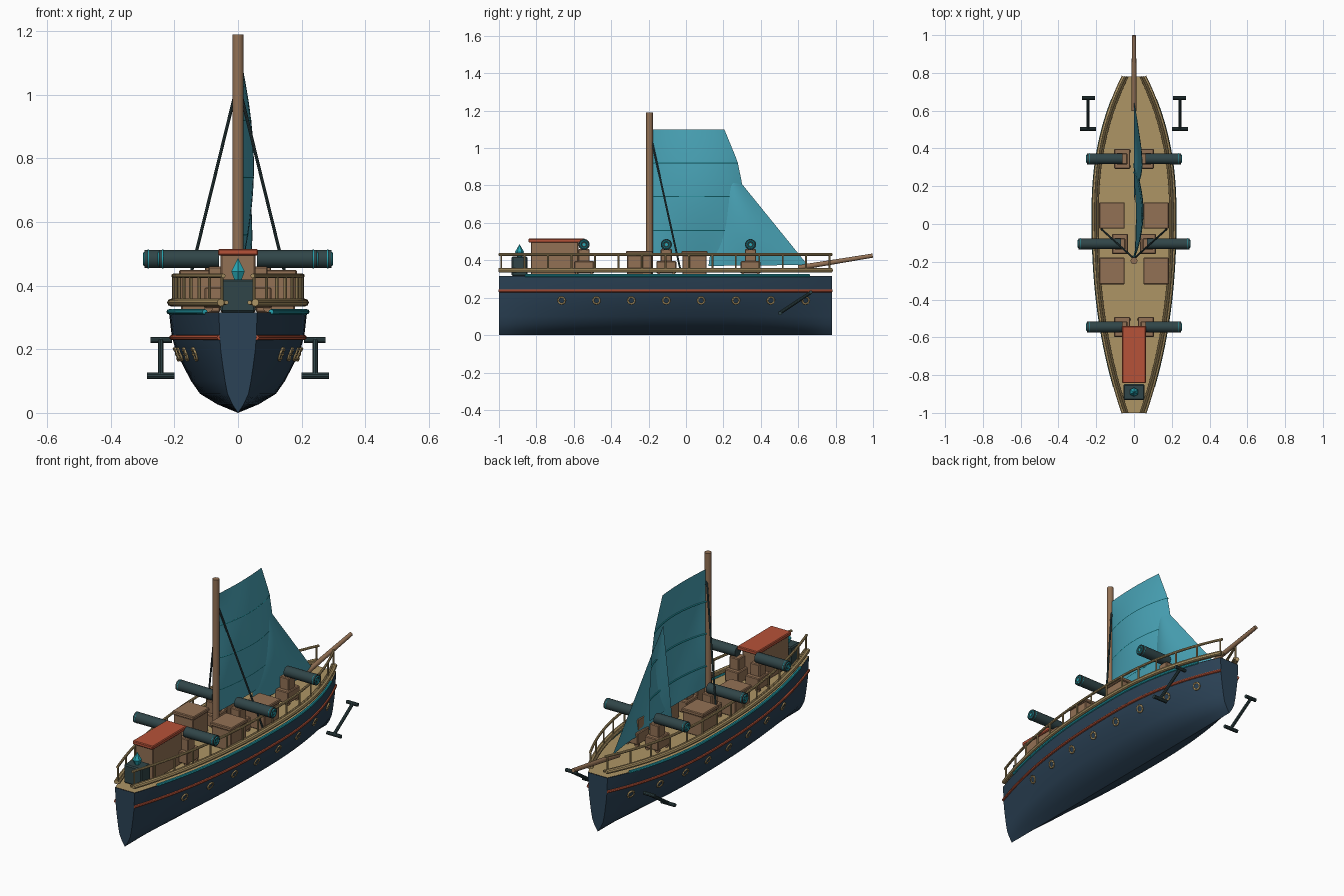
import bpy, bmesh, math
from mathutils import Vector, Matrix

if "Cube" in bpy.data.objects:
    bpy.data.objects.remove(bpy.data.objects["Cube"])


def material(name, rgb):
    m = bpy.data.materials.new(name)
    m.diffuse_color = (*rgb, 1)
    m.use_nodes = True
    m.node_tree.nodes["Principled BSDF"].inputs["Base Color"].default_value = m.diffuse_color
    return m


NAVY = material("navy paint", (.024, .054, .092))
TEAL = material("teal trim", (.02, .38, .45))
SAIL = material("blue sailcloth", (.065, .36, .46))
RED = material("rust red", (.47, .085, .04))
TAN = material("tan planks", (.42, .30, .13))
BROWN = material("brown timber", (.29, .165, .09))
IRON = material("dark iron", (.03, .06, .065))

# Hull half-section: (fraction of half width, height)
SECTION = [(0, 0), (.3, .027), (.55, .06), (.68, .1), (.8, .15), (.9, .195), (.96, .24), (1, .315)]
STERN, BOW = -1.0, .78


def half_width(y):
    t = (.05 - y) / 1.05 if y < .05 else (y - .05) / .73
    return .06 + .157 * (1 - min(t, 1) ** 2.3)


def hull_x(y, z):
    for (f0, z0), (f1, z1) in zip(SECTION, SECTION[1:]):
        if z <= z1:
            return half_width(y) * (f0 + (f1 - f0) * (z - z0) / (z1 - z0))
    return half_width(y)


def steps(a, b, n):
    return [a + (b - a) * i / n for i in range(n + 1)]


def finish(name, bm, mat, smooth=True):
    bmesh.ops.recalc_face_normals(bm, faces=bm.faces)
    me = bpy.data.meshes.new(name)
    bm.to_mesh(me)
    bm.free()
    me.materials.append(mat)
    if smooth:
        me.shade_smooth()
        me.set_sharp_from_angle(angle=math.radians(35))
    ob = bpy.data.objects.new(name, me)
    bpy.context.collection.objects.link(ob)
    return ob


def box(name, x, y, z, mat, bevel=.004):
    bm = bmesh.new()
    size = [b - a for a, b in (x, y, z)]
    mid = [(a + b) / 2 for a, b in (x, y, z)]
    bmesh.ops.create_cube(bm, size=1, matrix=Matrix.Translation(mid) @ Matrix.Diagonal((*size, 1)))
    if bevel:
        bmesh.ops.bevel(bm, geom=bm.edges[:], offset=bevel, segments=1, affect='EDGES')
    return finish(name, bm, mat, False)


def rod(name, a, b, r, mat, r2=None, sides=16):
    a, b = Vector(a), Vector(b)
    d = b - a
    bm = bmesh.new()
    bmesh.ops.create_cone(bm, cap_ends=True, segments=sides, radius1=r, radius2=r if r2 is None else r2,
                          depth=d.length,
                          matrix=Matrix.Translation((a + b) / 2) @ d.to_track_quat('Z', 'Y').to_matrix().to_4x4())
    return finish(name, bm, mat)


def tube(name, pts, r, mat):
    cu = bpy.data.curves.new(name, 'CURVE')
    cu.dimensions = '3D'
    cu.bevel_depth, cu.bevel_resolution, cu.use_fill_caps = r, 2, True
    sp = cu.splines.new('POLY')
    sp.points.add(len(pts) - 1)
    for p, co in zip(sp.points, pts):
        p.co = (*co, 1)
    tmp = bpy.data.objects.new(name + " path", cu)
    bpy.context.collection.objects.link(tmp)
    bpy.context.view_layer.update()
    me = bpy.data.meshes.new_from_object(tmp.evaluated_get(bpy.context.evaluated_depsgraph_get()))
    bpy.data.objects.remove(tmp)
    bm = bmesh.new()
    bm.from_mesh(me)
    bpy.data.meshes.remove(me)
    return finish(name, bm, mat)


def torus(name, loc, axis, R, r, mat):
    bpy.ops.mesh.primitive_torus_add(major_segments=16, minor_segments=8, major_radius=R, minor_radius=r)
    ob = bpy.context.object
    ob.name = name
    ob.matrix_world = Matrix.Translation(loc) @ Vector(axis).to_track_quat('Z', 'Y').to_matrix().to_4x4()
    ob.data.materials.append(mat)
    ob.data.shade_smooth()


def loft(name, rows, mat, caps=False):
    bm = bmesh.new()
    vs = [[bm.verts.new(p) for p in row] for row in rows]
    for a, b in zip(vs, vs[1:]):
        for i in range(len(a) - 1):
            bm.faces.new((a[i], a[i + 1], b[i + 1], b[i]))
    if caps:
        bm.faces.new(vs[0])
        bm.faces.new(vs[-1])
    return finish(name, bm, mat)


# Hull and deck
stations = steps(STERN, BOW, 40)
ring = [(-f, z) for f, z in reversed(SECTION[1:])] + SECTION
loft("hull", [[(f * half_width(y), y, z) for f, z in ring] for y in stations], NAVY, caps=True)
loft("deck", [[(s * half_width(y), y, .316) for s in (-1, 1)] for y in stations], TAN)

# Mast and bowsprit
rod("mast", (0, -.195, .31), (0, -.195, 1.19), .018, BROWN)
rod("bowsprit", (0, .6, .36), (0, .998, .425), .014, BROWN, .011)

# Main sail with a curved trailing edge, and its battens
LEECH = [(.32, .44), (.32, .6), (.3, .81), (.275, .93), (.205, 1.1)]


def leech_y(z):
    for (y0, z0), (y1, z1) in zip(LEECH, LEECH[1:]):
        if z <= z1:
            return y0 + (y1 - y0) * (z - z0) / (z1 - z0)
    return LEECH[-1][0]


def main_point(u, z, off=0):
    bulge = .048 * math.sin(math.pi * u) ** .8 * math.sin(math.pi * (z - .4) / .75) if 0 < u < 1 else 0
    return (.002 + bulge + off, -.178 + u * (leech_y(z) + .178), z)


loft("main_sail", [[main_point(u, z) for u in steps(0, 1, 14)] for z in steps(.44, 1.1, 22)], SAIL)
for z in (.56, .74, .92):
    tube("sail_batten", [main_point(u, z, -.003) for u in steps(0, 1, 14)], .004, TEAL)

# Fore sail: triangle bulging to one side
head, tack, clew = Vector((0, .2, .93)), Vector((0, .65, .375)), Vector((0, .12, .37))
rows = []
for v in steps(0, .999, 16):
    a, b = tack.lerp(head, v), clew.lerp(head, v)
    rows.append([a.lerp(b, u) + Vector((.045 * math.sin(math.pi * u) * math.sin(math.pi * (.25 + .75 * v)), 0, 0))
                 for u in steps(0, 1, 12)])
loft("fore_sail", rows, SAIL)

# Cabin with roof, and the crystal lamp
box("cabin", (-.055, .055), (-.83, -.575), (.316, .5), BROWN)
box("cabin_roof", (-.063, .063), (-.843, -.54), (.495, .516), RED)
box("lamp_base", (-.055, .055), (-.932, -.848), (.316, .42), IRON, .006)
rod("lamp_crystal_lower", (0, -.89, .415), (0, -.89, .445), .012, TEAL, .024, 6)
rod("lamp_crystal_upper", (0, -.89, .445), (0, -.89, .487), .024, TEAL, 0, 6)

for s in (-1, 1):
    def side(a, b):
        return tuple(sorted((s * a, s * b)))

    def edge(z, off, a=STERN, b=BOW, n=40):
        return [(s * (hull_x(y, z) + off), y, z) for y in steps(a, b, n)]

    # Stripes and rails following the hull
    tube("hull_stripe", edge(.237, .001), .008, RED)
    tube("teal_trim", edge(.318, .0, -.86, .66), .008, TEAL)
    tube("gunwale", edge(.347, -.006), .012, TAN)
    tube("gunwale_inner", edge(.347, -.024), .007, TAN)
    tube("top_rail", edge(.431, -.014), .007, TAN)
    for y in steps(STERN + .012, BOW - .012, 14):
        x = s * (half_width(y) - .014)
        rod("rail_post", (x, y, .335), (x, y, .43), .005, TAN, sides=8)

    # Portholes with studs
    for y in steps(-.665, .64, 7):
        slope = (half_width(y + .01) - half_width(y - .01)) / .02
        n = Vector((s, -slope * .9, -.35)).normalized()
        c = Vector((s * (hull_x(y, .185) + .001), y, .185))
        torus("porthole_ring", c, n, .018, .005, TAN)
        rod("porthole_glass", c - n * .004, c + n * .002, .016, NAVY)
        q = n.to_track_quat('Z', 'Y')
        for k in range(8):
            p = c + q @ Vector((.02 * math.cos(k * math.pi / 4), .02 * math.sin(k * math.pi / 4), 0))
            rod("porthole_stud", p, p + n * .007, .003, TAN, sides=6)

    # Cannons on stepped carriages
    for y, shift in ((-.545, 0), (-.105, .045), (.345, 0)):
        lo, hi, z = .06 + shift * .2, .249 + shift, .484
        cx = .063 + shift * .25
        box("carriage_base", side(cx - .042, cx + .042), (y - .053, y + .053), (.33, .395), BROWN)
        box("carriage_top", side(cx - .028, cx + .03), (y - .03, y + .03), (.39, .46), BROWN)
        for dy in (-.04, .04):
            for dx in (-.03, .03):
                rod("carriage_wheel", (s * (cx + dx), y + dy - .006, .33), (s * (cx + dx), y + dy + .006, .33),
                    .014, BROWN, sides=10)
        rod("cannon_barrel", (s * lo, y, z), (s * hi, y, z), .028, IRON, .029, 20)
        torus("muzzle_ring", (s * hi, y, z), (s, 0, 0), .019, .004, TEAL)
        torus("barrel_band", (s * (hi - .012), y, z), (s, 0, 0), .027, .003, TEAL)
        rod("muzzle_core", (s * hi, y, z), (s * (hi + .002), y, z), .008, TEAL, sides=10)

    # Deck crates with lids
    for y0, y1 in ((-.32, -.178), (-.025, .115)):
        box("crate", side(.056, .179), (y0 + .005, y1 - .005), (.316, .432), BROWN)
        box("crate_lid", side(.05, .185), (y0, y1), (.43, .45), BROWN)

    # Shrouds
    rod("shroud", (0, -.183, 1.04), (s * .172, -.028, .34), .005, IRON, sides=8)

    # Anchors hanging beside the bow
    rod("anchor_shank", (s * .243, .5, .117), (s * .243, .67, .23), .009, IRON, sides=10)
    rod("anchor_arms", (s * .2, .503, .117), (s * .286, .503, .117), .01, IRON, sides=10)
    rod("anchor_stock", (s * .207, .667, .229), (s * .275, .667, .229), .01, IRON, sides=10)
